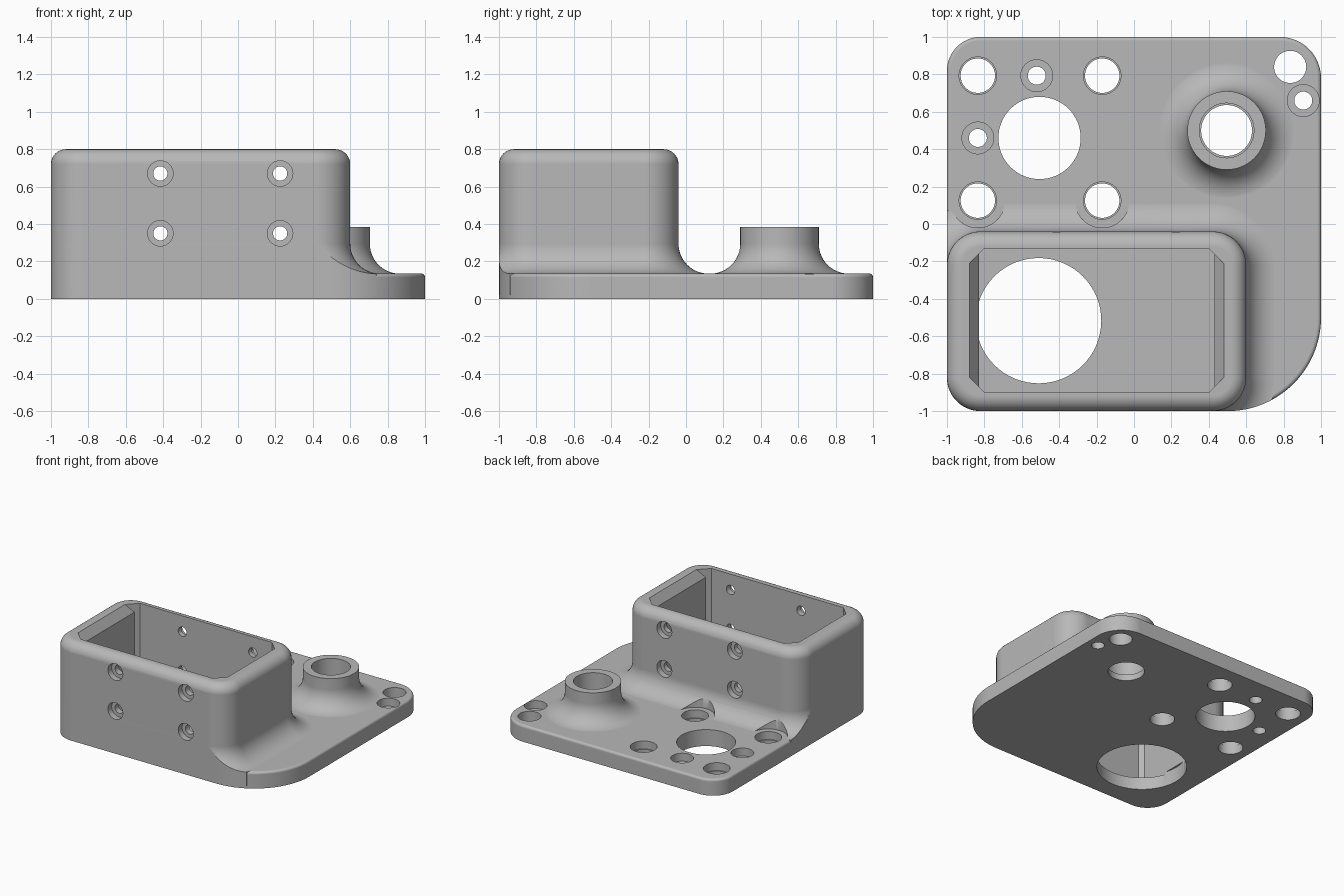
import bpy, bmesh
from math import sin, cos, radians, tau

if "Cube" in bpy.data.objects:
    bpy.data.objects.remove(bpy.data.objects["Cube"], do_unlink=True)

PLATE_TOP = 0.135
FILLET = 0.16
EPS = 0.0005

grey = bpy.data.materials.new("plain_grey")
grey.use_nodes = True
colour = (0.48, 0.48, 0.48, 1)
grey.diffuse_color = colour
grey.node_tree.nodes["Principled BSDF"].inputs["Base Color"].default_value = colour


def arc(cu, cv, r, a0, a1, n=12):
    """Points of an arc as (offset, height) pairs."""
    angles = [radians(a0 + (a1 - a0) * i / n) for i in range(n + 1)]
    return [(cu + r * cos(a), cv + r * sin(a)) for a in angles]


def loft(name, rings):
    """Skin closed rings of equal length and cap both ends."""
    bm = bmesh.new()
    loops = [[bm.verts.new(p) for p in ring] for ring in rings]
    n = len(loops[0])
    for a, b in zip(loops, loops[1:]):
        for i in range(n):
            j = (i + 1) % n
            bm.faces.new((a[i], a[j], b[j], b[i]))
    bm.faces.new(loops[0][::-1])
    bm.faces.new(loops[-1])
    bmesh.ops.recalc_face_normals(bm, faces=bm.faces)
    mesh = bpy.data.meshes.new(name)
    bm.to_mesh(mesh)
    bm.free()
    mesh.materials.append(grey)
    obj = bpy.data.objects.new(name, mesh)
    bpy.context.collection.objects.link(obj)
    return obj


def rounded(name, x0, x1, y0, y1, radii, profile):
    """Rounded rectangle lofted through (offset, height) pairs."""
    corners = ((x1, y1, -1, -1), (x0, y1, 1, -1), (x0, y0, 1, 1), (x1, y0, -1, 1))
    rings = []
    for off, z in profile:
        ring = []
        for k, ((x, y, sx, sy), r) in enumerate(zip(corners, radii)):
            steps = 24 if r > 0.4 else 12
            pts = arc(x + sx * r, y + sy * r, r + off, 90 * k, 90 * k + 90, steps)
            ring += [(u, v, z) for u, v in pts]
        rings.append(ring)
    return loft(name, rings)


def lathe(name, cu, cv, profile, axis="Z", n=64):
    """Turned solid through (radius, height) pairs along Z or Y."""
    rings = []
    for r, h in profile:
        pts = [(cu + r * cos(tau * i / n), cv + r * sin(tau * i / n)) for i in range(n)]
        rings.append([(u, v, h) if axis == "Z" else (u, h, v) for u, v in pts])
    return loft(name, rings)


def combine(target, other, operation):
    mod = target.modifiers.new("combine", "BOOLEAN")
    mod.operation = operation
    mod.solver = "EXACT"
    mod.object = other
    bpy.context.view_layer.objects.active = target
    bpy.ops.object.modifier_apply(modifier=mod.name)
    bpy.data.objects.remove(other, do_unlink=True)


# Base plate with softened top edge
outline = (-1, 1, -1, 1, (0.22, 0.18, 0.18, 0.5))
edge = 0.02
body = rounded("mounting_bracket", *outline,
               [(0, 0)] + arc(-edge, PLATE_TOP - edge, edge, 0, 90, 5))

# Housing with a flared foot, trimmed to the plate outline
foot = arc(FILLET, PLATE_TOP - EPS + FILLET, FILLET, 270, 180)
housing = rounded("housing", -1, 0.6, -1, -0.04, [0.18] * 4,
                  [(FILLET, 0.02)] + foot + arc(-0.08, 0.72, 0.08, 0, 90, 8))
trim = rounded("trim", *outline, [(EPS, -0.1), (EPS, 1)])
combine(housing, trim, "INTERSECT")
combine(body, housing, "UNION")

# Round boss with the same flared foot
boss_r = 0.21
boss = lathe("boss", 0.495, 0.5, [(boss_r + FILLET, 0.02)]
             + [(boss_r + u, z) for u, z in foot] + [(boss_r, 0.385)])
combine(body, boss, "UNION")


# Housing pocket: chamfered corners, end walls stepping in below the rim
def pocket_ring(inset, z):
    cut = 0.08
    x0, x1, y0, y1 = -0.88, 0.48, -0.9, -0.13
    k = cut - inset
    return [(x1 - inset, y1 - k, z), (x1 - cut, y1, z), (x0 + cut, y1, z),
            (x0 + inset, y1 - k, z), (x0 + inset, y0 + k, z), (x0 + cut, y0, z),
            (x1 - cut, y0, z), (x1 - inset, y0 + k, z)]


combine(body, loft("pocket", [pocket_ring(0.05, 0.1), pocket_ring(0.05, 0.73),
                              pocket_ring(0, 0.8), pocket_ring(0, 0.9)]), "DIFFERENCE")


# Vertical holes
def stepped(low, high, step):
    return [(low, -0.1), (low, step), (high, step), (high, 0.6)]


def drill(x, y, profile):
    combine(body, lathe("drill", x, y, profile), "DIFFERENCE")


drill(-0.51, -0.517, [(0.335, -0.1), (0.335, 0.12)])
drill(-0.505, 0.46, [(0.22, -0.1), (0.22, 0.6)])
drill(0.835, 0.84, [(0.086, -0.1), (0.086, 0.6)])
drill(0.495, 0.5, stepped(0.136, 0.146, 0.05))
for x in (-0.835, -0.17):
    drill(x, 0.793, stepped(0.092, 0.1, 0.07))
    # Clearance above the hole cuts into the housing foot
    lip = PLATE_TOP + EPS
    drill(x, 0.125, stepped(0.092, 0.1, 0.07)[:3]
          + [(0.1, lip), (0.145, lip), (0.145, 0.6)])
for x, y in ((-0.52, 0.793), (-0.835, 0.46), (0.905, 0.66)):
    drill(x, y, stepped(0.048, 0.085, 0.07))

# Cross screw holes, recessed on both housing faces
bore, head = 0.038, 0.068
cross = [(head, -1.1), (head, -0.95), (bore, -0.95),
         (bore, -0.09), (head, -0.09), (head, 0.1)]
for x in (-0.415, 0.225):
    for z in (0.35, 0.67):
        combine(body, lathe("cross", x, z, cross, "Y", 40), "DIFFERENCE")

# Smooth shading with crisp edges
bpy.ops.object.select_all(action="DESELECT")
body.select_set(True)
bpy.context.view_layer.objects.active = body
bpy.ops.object.shade_smooth_by_angle(angle=radians(30))
weighted = body.modifiers.new("weighted_normals", "WEIGHTED_NORMAL")
weighted.keep_sharp = True
